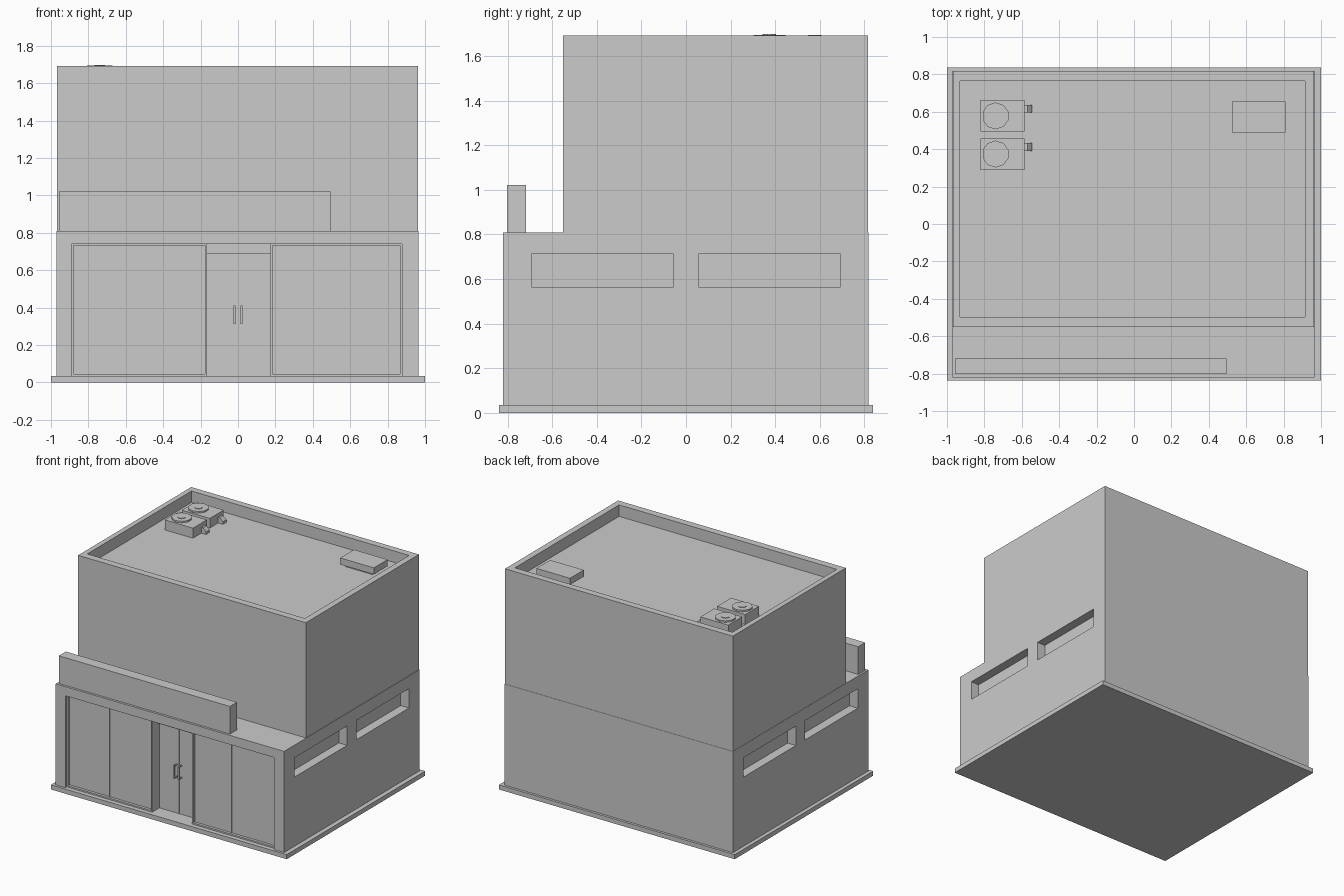
import bpy, bmesh

if "Cube" in bpy.data.objects:
    bpy.data.objects.remove(bpy.data.objects["Cube"])


def finish(name, bm):
    bmesh.ops.recalc_face_normals(bm, faces=bm.faces)
    me = bpy.data.meshes.new(name)
    bm.to_mesh(me)
    bm.free()
    ob = bpy.data.objects.new(name, me)
    bpy.context.collection.objects.link(ob)
    return ob


def box(name, x0, x1, y0, y1, z0, z1):
    bm = bmesh.new()
    bmesh.ops.create_cube(bm, size=1)
    for v in bm.verts:
        v.co = (x1 if v.co.x > 0 else x0, y1 if v.co.y > 0 else y0, z1 if v.co.z > 0 else z0)
    return finish(name, bm)


def disc(name, x, y, r, z0, z1, sides=10):
    bm = bmesh.new()
    bmesh.ops.create_cone(bm, cap_ends=True, segments=sides, radius1=r, radius2=r, depth=z1 - z0)
    bmesh.ops.translate(bm, verts=bm.verts, vec=(x, y, (z0 + z1) / 2))
    return finish(name, bm)


def prism_y(name, profile, y0, y1):
    """Extrude an x-z profile along y."""
    bm = bmesh.new()
    f = bm.faces.new([bm.verts.new((x, y0, z)) for x, z in profile])
    ext = bmesh.ops.extrude_face_region(bm, geom=[f])
    verts = [g for g in ext["geom"] if isinstance(g, bmesh.types.BMVert)]
    bmesh.ops.translate(bm, verts=verts, vec=(0, y1 - y0, 0))
    return finish(name, bm)


def cut(ob, *dims):
    c = box("cutter", *dims)
    c.hide_render = True
    m = ob.modifiers.new("cut", "BOOLEAN")
    m.operation = "DIFFERENCE"
    m.solver = "EXACT"
    m.object = c
    bpy.context.view_layer.objects.active = ob
    bpy.ops.object.modifier_apply(modifier=m.name)
    bpy.data.objects.remove(c)


L, R = -0.971, 0.965
ROOF = 1.605

# Base slab
box("base_slab", -1, 1, -0.838, 0.838, 0, 0.035)

# Ground floor with shopfront openings and side window slots
ground = box("ground_floor", L, R, -0.82, 0.819, 0.035, 0.81)
for x0, x1 in ((-0.89, -0.166), (0.173, 0.878)):
    cut(ground, x0, x1, -0.9, -0.782, 0.03, 0.74)
cut(ground, -0.166, 0.173, -0.9, -0.715, 0.03, 0.74)
for y0, y1 in ((-0.693, -0.057), (0.056, 0.692)):
    cut(ground, R - 0.07, 1.1, y0, y1, 0.565, 0.713)
    cut(ground, -1.1, L + 0.07, y0, y1, 0.565, 0.713)

# Shop windows: thin frame and centre mullion
for side, x0, x1, mid in (("left", -0.89, -0.166, -0.54), ("right", 0.173, 0.878, 0.495)):
    t = 0.011
    frame = box(side + "_window_frame", x0, x1, -0.803, -0.78, 0.035, 0.74)
    cut(frame, x0 + t, x1 - t, -0.9, -0.7, 0.046, 0.733)
    box(side + "_window_mullion", mid - 0.003, mid + 0.003, -0.787, -0.78, 0.046, 0.733)

# Door: transom, centre stile and pull handles
box("door_transom", -0.166, 0.173, -0.735, -0.71, 0.69, 0.74)
box("door_centre_stile", -0.003, 0.003, -0.721, -0.71, 0.035, 0.69)
for side, s in (("left", -1), ("right", 1)):
    xs = sorted((s * 0.014, s * 0.024))
    box(side + "_door_handle_bar", *xs, -0.75, -0.742, 0.312, 0.412)
    for n, z in (("lower", 0.312), ("upper", 0.404)):
        box(f"{side}_door_handle_{n}_mount", *xs, -0.744, -0.714, z, z + 0.008)

# Signboard on the front ledge
box("signboard", -0.957, 0.494, -0.803, -0.718, 0.81, 1.022)

# Upper floor with a parapet around the sunken roof
upper = box("upper_floor", L + 0.002, R - 0.003, -0.552, 0.817, 0.81, 1.693)
cut(upper, -0.93, 0.915, -0.497, 0.765, ROOF, 1.8)

# Rooftop cooling units with fan rings and side pipes
for i, (y, top) in enumerate(((0.374, 1.682), (0.578, 1.679)), 1):
    box(f"cooling_unit_{i}", -0.822, -0.585, y - 0.084, y + 0.084, ROOF - 0.002, top)
    disc(f"fan_ring_{i}", -0.74, y, 0.072, top - 0.005, top + 0.012)
    disc(f"fan_hub_{i}", -0.74, y, 0.03, top, top + 0.016)
    yp = y + 0.038
    prism_y(f"pipe_elbow_{i}", [(-0.59, 1.65), (-0.57, 1.65), (-0.545, 1.625), (-0.545, 1.603),
                                (-0.585, 1.603), (-0.59, 1.61)], yp - 0.021, yp + 0.021)

# Roof hatch: narrow base under an overhanging cap
box("hatch_base", 0.55, 0.78, 0.515, 0.63, ROOF - 0.002, 1.628)
box("hatch_cap", 0.525, 0.81, 0.488, 0.655, 1.625, 1.675)
